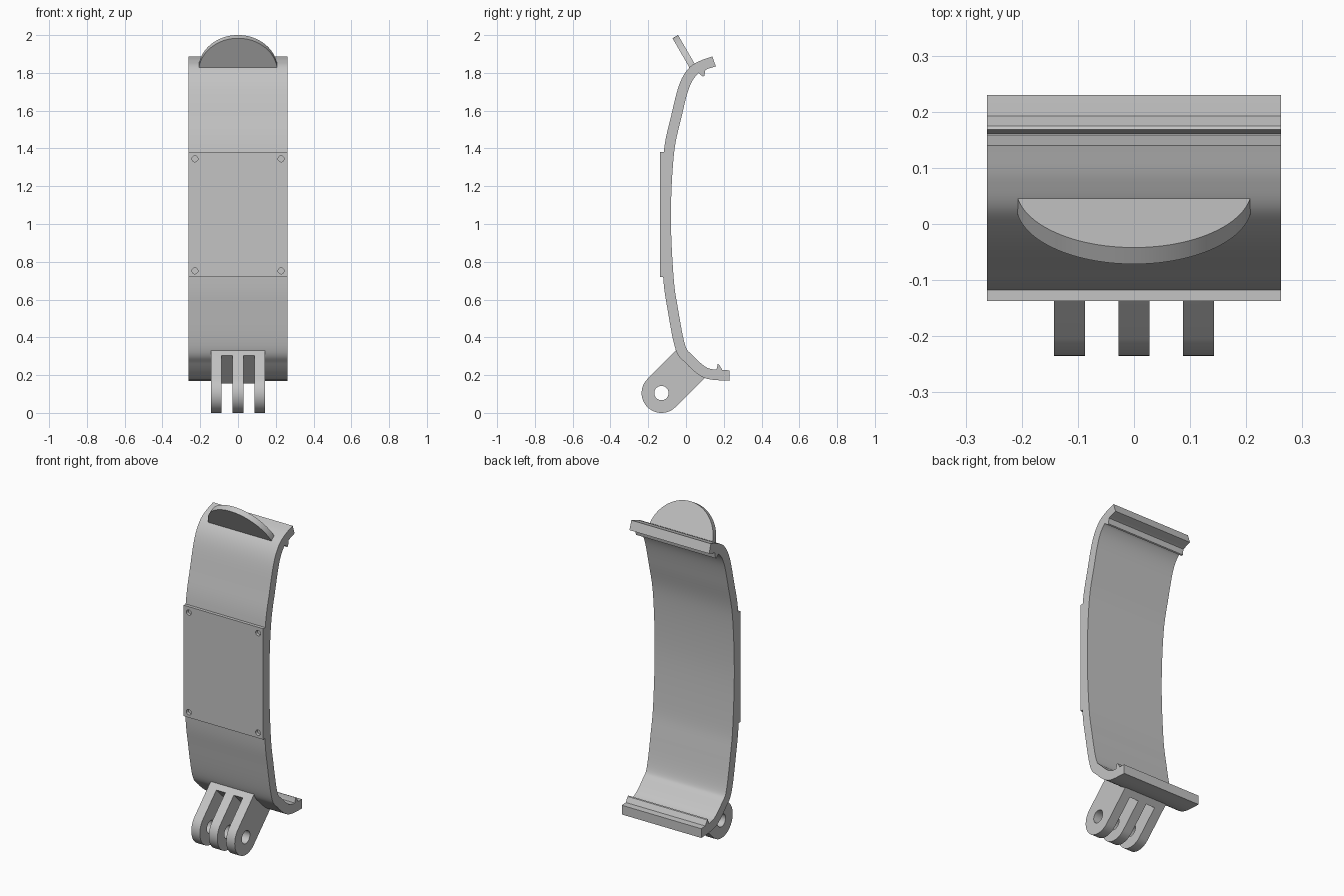
import bpy, bmesh, math
from mathutils import Vector

cube = bpy.data.objects.get("Cube")
if cube:
    bpy.data.objects.remove(cube, do_unlink=True)

grey = bpy.data.materials.new("plain grey")
grey.use_nodes = True
colour = (0.55, 0.55, 0.55, 1)
grey.diffuse_color = colour
grey.node_tree.nodes["Principled BSDF"].inputs["Base Color"].default_value = colour

HALF = 0.262      # half width of the band
THICK = 0.055     # thickness of the band
PLATE_Y, PLATE_LOW, PLATE_HIGH = -0.137, 0.72, 1.38


def activate(obj):
    bpy.ops.object.select_all(action='DESELECT')
    obj.select_set(True)
    bpy.context.view_layer.objects.active = obj


def prism(name, outline, x0, x1):
    """Extrude a closed (y, z) outline from x0 to x1."""
    bm = bmesh.new()
    face = bm.faces.new([bm.verts.new((x0, y, z)) for y, z in outline])
    ext = bmesh.ops.extrude_face_region(bm, geom=[face])
    moved = [v for v in ext["geom"] if isinstance(v, bmesh.types.BMVert)]
    bmesh.ops.translate(bm, verts=moved, vec=(x1 - x0, 0, 0))
    bmesh.ops.recalc_face_normals(bm, faces=bm.faces)
    mesh = bpy.data.meshes.new(name)
    bm.to_mesh(mesh)
    bm.free()
    mesh.materials.append(grey)
    obj = bpy.data.objects.new(name, mesh)
    bpy.context.collection.objects.link(obj)
    return obj


def cut(obj, cutter):
    cutter.hide_render = True
    mod = obj.modifiers.new("cut", 'BOOLEAN')
    mod.operation, mod.solver, mod.object = 'DIFFERENCE', 'EXACT', cutter
    activate(obj)
    bpy.ops.object.modifier_apply(modifier=mod.name)
    bpy.data.objects.remove(cutter, do_unlink=True)


def smooth(obj):
    activate(obj)
    bpy.ops.object.shade_smooth_by_angle(angle=math.radians(30))


def spline(points, steps=8):
    """Catmull-Rom curve through the points."""
    p = [Vector(q) for q in points]
    p = [2 * p[0] - p[1]] + p + [2 * p[-1] - p[-2]]
    out = []
    for a, b, c, d in zip(p, p[1:], p[2:], p[3:]):
        for i in range(steps):
            t = i / steps
            out.append(0.5 * (2 * b + (c - a) * t + (2 * a - 5 * b + 4 * c - d) * t ** 2
                              + (3 * b - a - 3 * c + d) * t ** 3))
    return out + [p[-2]]


def arc(cy, cz, r, start, end, n):
    angles = [math.radians(start + (end - start) * i / n) for i in range(n + 1)]
    return [(cy + r * math.cos(a), cz + r * math.sin(a)) for a in angles]


# Curved band with the flat raised plate on its front
outer = spline([(0.23, 0.17), (0.13, 0.177), (0.07, 0.2), (0, 0.262), (-0.055, 0.336),
                (-0.098, 0.55), (-0.121, PLATE_LOW), (-0.135, 1.05), (-0.118, PLATE_HIGH),
                (-0.077, 1.58), (-0.035, 1.74), (0.015, 1.825), (0.075, 1.864), (0.14, 1.887)])
inner = []
for i, point in enumerate(outer):
    tangent = (outer[min(i + 1, len(outer) - 1)] - outer[max(i - 1, 0)]).normalized()
    inner.append(point + THICK * Vector((tangent.y, -tangent.x)))
inner[0].x = outer[0].x
lower = [q for q in outer if q.y < PLATE_LOW + 0.001]
upper = [q for q in outer if q.y > PLATE_HIGH - 0.001]
plate = [(PLATE_Y, PLATE_LOW), (PLATE_Y, PLATE_HIGH)]
band = prism("curved_band", lower + plate + upper + inner[::-1], -HALF, HALF)

# Shallow screw holes in the plate corners
for x in (-0.228, 0.228):
    for z in (0.752, 1.345):
        bpy.ops.mesh.primitive_cylinder_add(vertices=24, radius=0.016, depth=0.1,
                                            location=(x, -0.169, z),
                                            rotation=(math.pi / 2, 0, 0))
        hole = bpy.context.object
        hole.data.materials.append(grey)
        cut(band, hole)
smooth(band)

# Snap ridges inside both hooked ends
prism("lower_ridge", [(0.157, 0.215), (0.164, 0.24), (0.168, 0.259), (0.175, 0.256),
                      (0.193, 0.226), (0.193, 0.21)], -HALF, HALF)
prism("upper_ridge", [(0.06, 1.83), (0.07, 1.796), (0.09, 1.78), (0.097, 1.784),
                      (0.105, 1.83)], -HALF, HALF)

# Rounded finger tab, leaning forward from the top
R = 0.21
bm = bmesh.new()
rim = [(0, -0.026)] and arc(0, -0.026, R, 0, 180, 48)
face = bm.faces.new([bm.verts.new((x, 0, h)) for x, h in rim])
ext = bmesh.ops.extrude_face_region(bm, geom=[face])
bmesh.ops.translate(bm, vec=(0, -0.034, 0),
                    verts=[v for v in ext["geom"] if isinstance(v, bmesh.types.BMVert)])
bmesh.ops.recalc_face_normals(bm, faces=bm.faces)
mesh = bpy.data.meshes.new("finger_tab")
bm.to_mesh(mesh)
bm.free()
mesh.materials.append(grey)
tab = bpy.data.objects.new("finger_tab", mesh)
bpy.context.collection.objects.link(tab)
tab.location = (0, 0.05, 1.841)
tab.rotation_euler = (math.radians(30), 0, 0)
smooth(tab)

# Three-pronged hinge mount, sloping down at the front
PIVOT_Y, PIVOT_Z, RADIUS = -0.13, 0.105, 0.105
PRONG = 0.143


def sloped(along, across):
    k = math.sqrt(0.5)
    return (PIVOT_Y + k * (along - across), PIVOT_Z + k * (along + across))


outline = arc(PIVOT_Y, PIVOT_Z, RADIUS, 135, 315, 32)
outline += [sloped(0.235, -RADIUS), sloped(0.235, RADIUS)]
mount = prism("hinge_mount", outline, -PRONG, PRONG)
slot = [sloped(-0.2, -0.2), sloped(0.177, -0.2), sloped(0.177, 0.2), sloped(-0.2, 0.2)]
for side in (-1, 1):
    cut(mount, prism("slot_cutter", slot, side * 0.028, side * 0.087))
pin_hole = arc(PIVOT_Y, PIVOT_Z, 0.038, 0, 360, 32)[:-1]
cut(mount, prism("pin_cutter", pin_hole, -0.3, 0.3))
smooth(mount)
